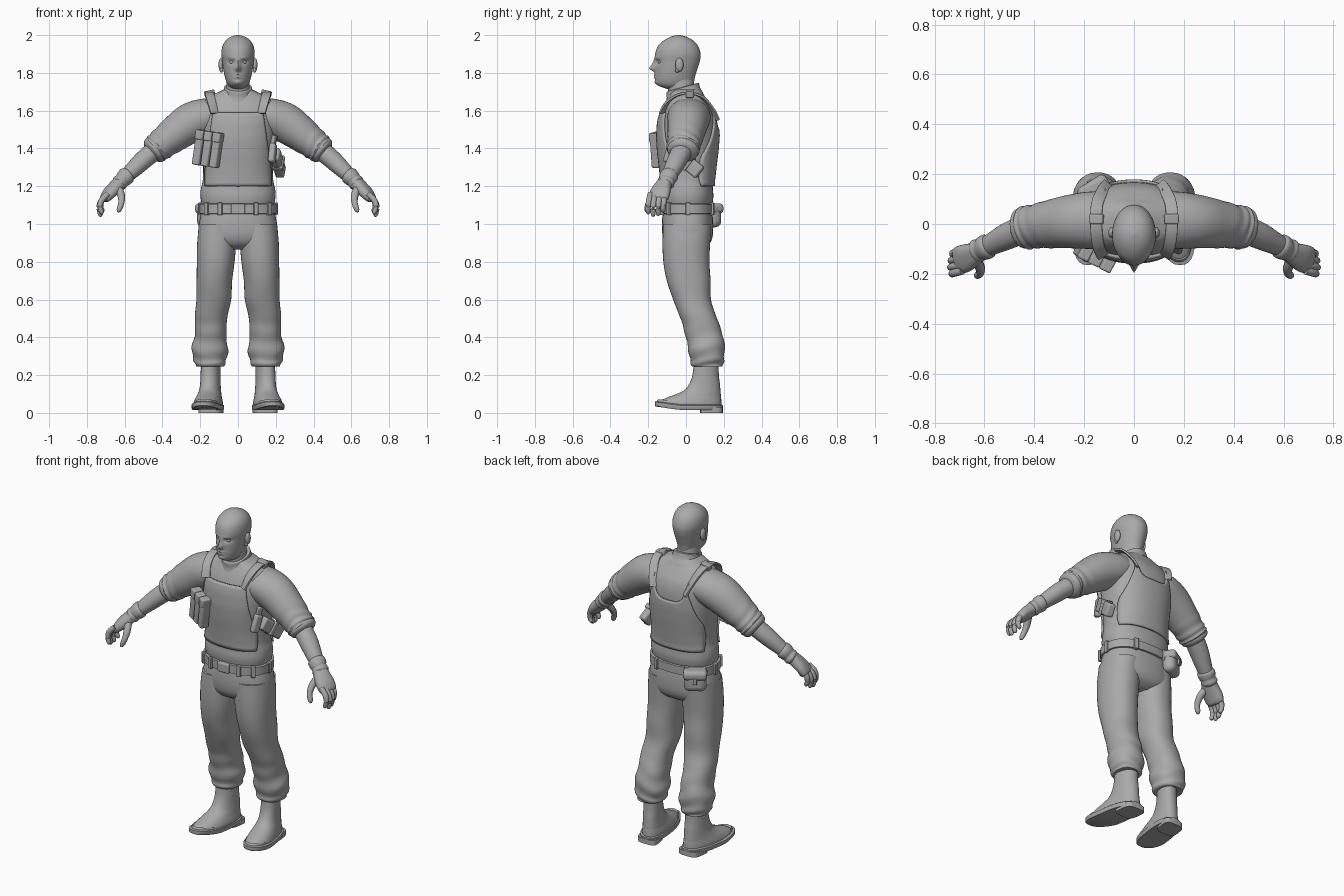
import bpy, math
from mathutils import Vector, Euler

gray = bpy.data.materials.new("plain gray")
gray.diffuse_color = (0.4, 0.4, 0.4, 1)


def make(name, verts, faces, mirror=False):
    me = bpy.data.meshes.new(name)
    me.from_pydata(verts, [], faces)
    me.materials.append(gray)
    ob = bpy.data.objects.new(name, me)
    bpy.context.collection.objects.link(ob)
    if mirror:
        ob.modifiers.new("mirror", 'MIRROR')
    return ob


def smooth_rows(rows, k):
    """Catmull-Rom interpolation between rows of numbers."""
    out = []
    for i in range(len(rows) - 1):
        a, b, c, d = rows[max(i - 1, 0)], rows[i], rows[i + 1], rows[min(i + 2, len(rows) - 1)]
        for s in range(k):
            t = s / k
            out.append([0.5 * (2*q + (r - p)*t + (2*p - 5*q + 4*r - w)*t*t + (3*q - p - 3*r + w)*t**3)
                        for p, q, r, w in zip(a, b, c, d)])
    return out + [list(rows[-1])]


def power(v, p):
    return math.copysign(abs(v) ** (2 / p), v)


def loft(name, rows, p=2, n=32, k=4, path=False, fold=None, fn=None, mirror=False):
    """Skin over rings (cx, cy, cz, ra, rb), level or square to the path."""
    rs = smooth_rows(rows, k)
    verts, faces = [], []
    for i, r in enumerate(rs):
        c, a, b = Vector(r[:3]), Vector((1, 0, 0)), Vector((0, 1, 0))
        if path:
            d = (Vector(rs[min(i + 1, len(rs) - 1)][:3]) - Vector(rs[max(i - 1, 0)][:3])).normalized()
            a = d.cross(Vector((0, 0, 1))).normalized()
            b = a.cross(d)
        t = i / (len(rs) - 1)
        for j in range(n):
            g = 2 * math.pi * j / n
            s = 1
            if fold:
                amp, freq, start = fold
                s += amp * max(0, min(1, (t - start) * 5)) * math.sin(freq * t + 1.6 * math.sin(g + 1) + math.sin(2 * g))
            co = c + a * (r[3] * s * power(math.cos(g), p)) + b * (r[4] * s * power(math.sin(g), p))
            verts.append(fn(co) if fn else co)
    for i in range(len(rs) - 1):
        for j in range(n):
            q = (j + 1) % n
            faces.append((i*n + j, i*n + q, i*n + n + q, i*n + n + j))
    faces += [tuple(range(n - 1, -1, -1)), tuple(range((len(rs) - 1) * n, len(rs) * n))]
    return make(name, verts, faces, mirror)


def level(rows, cx=0):
    """(z, half width, front y, back y) to ring rows."""
    return [(cx, (f + b) / 2, z, w, (b - f) / 2) for z, w, f, b in rows]


def box(name, loc, size, rot=(0, 0, 0), bevel=0.008, mirror=False):
    R = Euler([math.radians(v) for v in rot]).to_matrix()
    verts = [Vector(loc) + R @ Vector((x * size[0] / 2, y * size[1] / 2, z * size[2] / 2))
             for x in (-1, 1) for y in (-1, 1) for z in (-1, 1)]
    faces = [(0, 1, 3, 2), (4, 6, 7, 5), (0, 4, 5, 1), (2, 3, 7, 6), (0, 2, 6, 4), (1, 5, 7, 3)]
    ob = make(name, verts, faces, mirror)
    m = ob.modifiers.new("bevel", 'BEVEL')
    m.width, m.segments = bevel, 3
    return ob


def ball(name, loc, r, mirror=True):
    x, y, z = loc
    rows = [(x, y, z - r[2] * math.cos(math.pi * i / 10), r[0] * math.sin(math.pi * i / 10) + 1e-4,
             r[1] * math.sin(math.pi * i / 10) + 1e-4) for i in range(11)]
    return loft(name, rows, n=16, k=1, mirror=mirror)


# Head with modelled face
bumps = [(0, 1.824, .014, .016, -.028), (0, 1.85, .010, .022, -.014), (.034, 1.858, .017, .011, .012),
         (-.034, 1.858, .017, .011, .012), (0, 1.789, .024, .006, -.007), (0, 1.775, .022, .006, -.006),
         (0, 1.748, .022, .012, -.006), (.03, 1.88, .022, .007, -.004), (-.03, 1.88, .022, .007, -.004)]


def face(co):
    if co.y < -.06:
        co.y += sum(a * math.exp(-((co.x - x) / sx) ** 2 - ((co.z - z) / sz) ** 2) for x, z, sx, sz, a in bumps)
    return co


loft("head", level([(1.715, .03, -.10, 0), (1.73, .048, -.142, .03), (1.75, .06, -.160, .042),
                    (1.78, .07, -.163, .048), (1.82, .078, -.163, .06), (1.86, .083, -.163, .073),
                    (1.90, .088, -.163, .077), (1.94, .083, -.15, .065), (1.97, .066, -.12, .04),
                    (1.99, .04, -.085, .005), (2.0, .008, -.048, -.03)]), n=72, k=7, fn=face)
ball("eye", (.033, -.136, 1.857), (.013, .012, .010))
ball("ear", (.090, -.035, 1.843), (.013, .022, .036))
ball("ear_lobe", (.088, -.046, 1.815), (.009, .011, .014))
loft("neck", [(0, -.01, 1.64, .065, .075), (0, -.022, 1.70, .063, .072), (0, -.03, 1.77, .06, .068)])


# Sweater torso and collar
torso_rows = [(1.07, .18, -.11, .125), (1.11, .193, -.124, .14), (1.15, .199, -.128, .145),
              (1.19, .196, -.124, .142), (1.23, .187, -.125, .142), (1.30, .184, -.132, .15),
              (1.38, .19, -.142, .16), (1.46, .20, -.147, .167), (1.54, .205, -.142, .165),
              (1.60, .205, -.126, .15), (1.645, .19, -.106, .122), (1.675, .155, -.09, .10),
              (1.70, .10, -.082, .085), (1.715, .07, -.08, .07)]
loft("sweater", level(torso_rows), p=2.3, n=56)
loft("collar", [(0, -.008, 1.665, .108, .10), (0, -.012, 1.69, .085, .09), (0, -.016, 1.712, .076, .087),
                (0, -.018, 1.725, .074, .085), (0, -.018, 1.727, .066, .076)], n=40, k=3,
     fn=lambda c: Vector((c.x, c.y, c.z + .28 * (c.y + .01))))


def surface(x, z, side, off):
    """Point on the torso at (x, z), side -1 front or 1 back."""
    i = max(j for j in range(len(torso_rows) - 1) if torso_rows[j][0] <= z)
    a, b = torso_rows[i], torso_rows[i + 1]
    t = (z - a[0]) / (b[0] - a[0])
    w, f, k = (a[m] + (b[m] - a[m]) * t for m in (1, 2, 3))
    e = max(0, 1 - min(1, abs(x) / w) ** 2.3) ** (1 / 2.3)
    return Vector((x, (f + k) / 2 + side * ((k - f) / 2 * e + off), z))


def panel(name, side, width, bottom, top):
    """Thin vest panel laid on the torso."""
    n, m = 28, 20
    verts = []
    for i in range(m + 1):
        for j in range(n + 1):
            u = 2 * j / n - 1
            z = bottom + (top(u) - bottom) * i / m
            verts.append(surface(u * width(z), z, side, .006))
    ob = make(name, verts, [(i*(n+1) + j, i*(n+1) + j + 1, (i+1)*(n+1) + j + 1, (i+1)*(n+1) + j)
                            for i in range(m) for j in range(n)])
    s = ob.modifiers.new("thickness", 'SOLIDIFY')
    s.thickness, s.offset = .012, 0


panel("vest_front", -1, lambda z: .132 + .04 * min(1, (1.59 - z) / .3), 1.2, lambda u: 1.59)
panel("vest_back", 1, lambda z: .176 - .06 * max(0, min(1, (z - 1.36) / .2)), 1.2,
      lambda u: 1.50 + .12 * u ** 4)

# Shoulder straps and buckles
loft("shoulder_strap", [(.125, -.128, 1.585, .024, .007), (.14, -.098, 1.645, .024, .007),
                        (.15, -.04, 1.685, .024, .007), (.152, .025, 1.692, .024, .007),
                        (.147, .085, 1.672, .024, .007), (.125, .135, 1.61, .024, .007),
                        (.105, .16, 1.55, .024, .007)], p=5, n=16, path=True, mirror=True)
box("strap_buckle", (.15, .02, 1.69), (.056, .04, .035), (0, 12, 0), .006, True)

# Sleeves, cuffs, forearms
loft("sleeve", [(.10, .015, 1.57, .11, .09), (.17, .015, 1.565, .115, .10), (.25, .01, 1.535, .108, .106),
                (.33, 0, 1.48, .098, .095), (.40, -.01, 1.425, .087, .082), (.435, -.015, 1.398, .086, .076),
                (.455, -.018, 1.383, .07, .064)], k=6, n=40, path=True, fold=(.04, 48, .5), mirror=True)
loft("sleeve_cuff", [(.428, -.014, 1.402, .075, .07), (.436, -.015, 1.396, .083, .075),
                     (.452, -.018, 1.383, .080, .071), (.462, -.02, 1.375, .062, .056)], path=True, mirror=True)
loft("forearm", [(.43, -.015, 1.40, .055, .052), (.50, -.045, 1.34, .054, .05), (.56, -.075, 1.283, .046, .043),
                 (.62, -.105, 1.225, .034, .032)], path=True, mirror=True)

# Gloves
loft("glove_cuff", [(.578, -.084, 1.265, .038, .036), (.588, -.089, 1.257, .05, .046),
                    (.605, -.098, 1.240, .048, .044), (.615, -.102, 1.230, .043, .040),
                    (.628, -.108, 1.217, .048, .042), (.638, -.113, 1.208, .038, .034)], path=True, mirror=True)
loft("palm", [(.61, -.10, 1.235, .036, .034), (.645, -.122, 1.2, .047, .034), (.68, -.138, 1.165, .056, .031),
              (.705, -.146, 1.135, .052, .024), (.713, -.148, 1.125, .034, .012)], p=2.4, path=True, mirror=True)
for i, y in enumerate((-.188, -.162, -.135, -.109)):
    s = (.0, .012, .008, -.008)[i]
    loft("finger", [(.688, y, 1.16, .015, .015), (.722, y - .008, 1.125, .016, .016),
                    (.73 + s/2, y - .012, 1.09, .014, .014), (.722 + s/2, y - .012, 1.062 - s, .012, .012),
                    (.718 + s/2, y - .011, 1.052 - s, .004, .004)], n=12, path=True, mirror=True)
loft("thumb", [(.635, -.14, 1.195, .022, .02), (.618, -.175, 1.15, .02, .019), (.618, -.198, 1.11, .016, .016),
               (.63, -.207, 1.075, .014, .013), (.636, -.208, 1.062, .004, .004)], n=14, path=True, mirror=True)

# Trousers
loft("trouser_seat", level([(1.10, .185, -.115, .13), (1.05, .197, -.124, .14), (.99, .208, -.128, .144),
                            (.93, .208, -.122, .14), (.89, .17, -.10, .12), (.865, .08, -.06, .08)]), p=2.4, n=48)
loft("trouser_leg", [(.108, .007, 1.0, .098, .128), (.113, .002, .9, .103, .126), (.118, .002, .8, .1, .122),
                     (.125, .014, .7, .094, .116), (.128, .032, .6, .092, .1), (.141, .06, .52, .087, .097),
                     (.144, .082, .46, .084, .097), (.146, .098, .4, .085, .1), (.149, .108, .34, .096, .096),
                     (.149, .111, .29, .089, .091), (.148, .112, .262, .08, .086), (.148, .112, .245, .072, .08),
                     (.148, .11, .25, .05, .06)],
     p=2.2, k=5, n=40, fold=(.035, 40, .42), mirror=True)


# Boots with sole and heel, toes turned out
def splay(c):
    lift = .018 * max(0, (-c.y - .04) / .12) if c.z < .06 else 0
    return Vector((c.x - .14 * (c.y - .05), c.y, c.z + lift))


loft("boot", level([(.28, .05, .042, .172), (.2, .051, .034, .174), (.15, .053, .015, .18), (.12, .056, -.01, .182),
                    (.1, .06, -.05, .184), (.085, .064, -.09, .185), (.07, .069, -.125, .187),
                    (.052, .073, -.15, .188), (.03, .073, -.155, .188)], .153), p=2.2, mirror=True, fn=splay)
loft("boot_sole", level([(.016, .076, -.16, .192), (.02, .079, -.165, .195), (.04, .079, -.165, .195),
                         (.044, .074, -.16, .19)], .155), p=2.4, k=1, mirror=True, fn=splay)
loft("boot_heel", level([(0, .062, .075, .195), (.03, .062, .075, .195)], .155), p=4, k=1, mirror=True, fn=splay)

# Belt, loops and buckle
loft("belt", level([(1.052, .19, -.12, .135), (1.055, .204, -.134, .149), (1.105, .204, -.134, .149),
                    (1.108, .19, -.12, .135)]), p=2.4, n=56, k=1)
box("belt_buckle", (0, -.138, 1.08), (.075, .02, .055), bevel=.006)
for x, y, a in ((.095, -.127, 12), (.165, -.09, 40), (.1, .138, -12), (.2, .01, 90)):
    box("belt_loop", (x, y, 1.08), (.024, .022, .066), (0, 0, a), .004, True)

# Rear belt pouch with flap
box("belt_pouch", (-.155, .132, 1.045), (.125, .075, .125), (0, 0, 32), .03)
box("belt_pouch_flap", (-.157, .136, 1.082), (.132, .082, .055), (0, 0, 32), .02)
box("belt_pouch_tab", (-.179, .170, 1.052), (.022, .012, .035), (0, 0, 32), .004)

# Three magazine pouches on the chest
for i in range(3):
    x, y = -.205 + .045 * i, -.112 - .023 * i
    box("magazine_pouch", (x, y, 1.402 - .007 * i), (.043, .05, .18), (0, 9, -27), .008)
    box("magazine_flap", (x + .009, y - .004, 1.472 - .007 * i), (.046, .058, .05), (0, 9, -27), .007)

# Holster under the left arm with grip
box("holster", (.212, .01, 1.322), (.048, .17, .075), (-38, 0, -14), .012)
box("holster_band", (.214, .012, 1.322), (.058, .03, .084), (-38, 0, -14), .006)
box("pistol_grip", (.183, -.085, 1.375), (.034, .05, .105), (-18, 0, -18), .012)
box("holster_strap", (.185, -.07, 1.42), (.02, .03, .1), (-10, 8, -35), .005)

# Smooth shading with sharp edges kept
bpy.ops.object.select_all(action='SELECT')
bpy.context.view_layer.objects.active = bpy.context.scene.objects[0]
bpy.ops.object.shade_smooth_by_angle(angle=math.radians(42))
